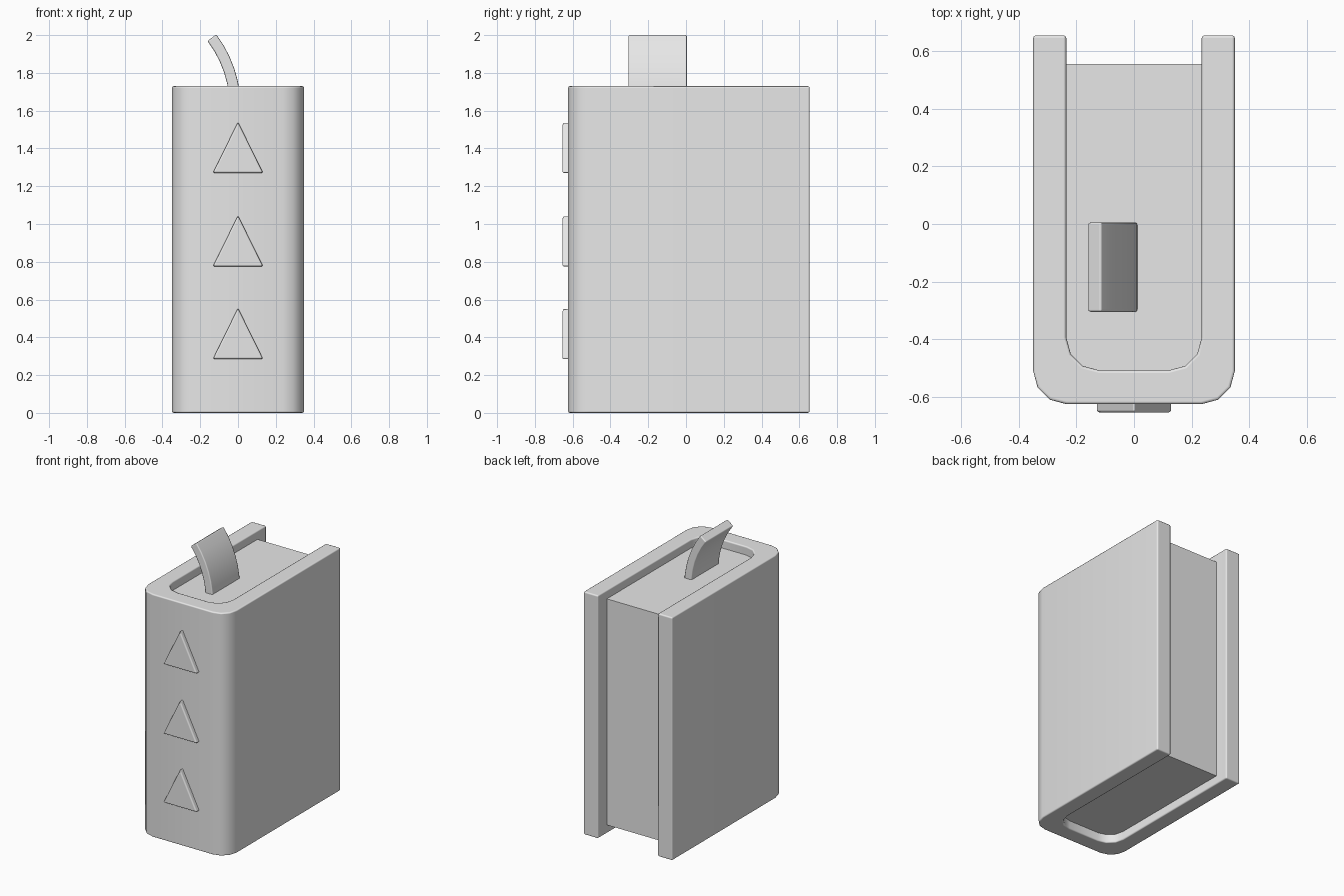
import bpy
from math import cos, sin, pi
from mathutils import Vector

if "Cube" in bpy.data.objects:
    bpy.data.objects.remove(bpy.data.objects["Cube"])

grey = bpy.data.materials.new("plain grey")
grey.use_nodes = True
grey.diffuse_color = (0.8, 0.8, 0.8, 1)
grey.node_tree.nodes["Principled BSDF"].inputs["Base Color"].default_value = grey.diffuse_color


def prism(name, outline, low, high, axis="z", bevel=0.0):
    """Extrude a flat outline along z or y, then soften its sharp edges."""
    def place(p, d):
        return (p[0], p[1], d) if axis == "z" else (p[0], d, p[1])
    n = len(outline)
    verts = [place(p, d) for d in (low, high) for p in outline]
    faces = [list(range(n))[::-1], list(range(n, 2 * n))]
    faces += [(i, (i + 1) % n, (i + 1) % n + n, i + n) for i in range(n)]
    if axis == "y":
        faces = [list(f)[::-1] for f in faces]
    mesh = bpy.data.meshes.new(name)
    mesh.from_pydata(verts, [], faces)
    mesh.materials.append(grey)
    obj = bpy.data.objects.new(name, mesh)
    bpy.context.collection.objects.link(obj)
    bpy.ops.object.select_all(action="DESELECT")
    obj.select_set(True)
    bpy.context.view_layer.objects.active = obj
    if bevel:
        for poly in mesh.polygons:
            poly.use_smooth = True
        mod = obj.modifiers.new("soft edges", "BEVEL")
        mod.width, mod.segments = bevel, 2
        mod.limit_method, mod.angle_limit = "ANGLE", 0.7
        mod.harden_normals = True
    else:
        bpy.ops.object.shade_smooth_by_angle(angle=0.7)
    return obj


def u_path(half, front, back, radius, steps=3):
    """Counter-clockwise U, open at the back, with rounded front corners."""
    pts = [(-half, back)]
    for side, start in ((-1, pi), (1, 1.5 * pi)):
        for i in range(steps + 1):
            a = start + i * pi / 2 / steps
            pts.append((side * (half - radius) + radius * cos(a),
                        front + radius + radius * sin(a)))
    return pts + [(half, back)]


# Cover: two boards joined by a rounded spine
height, back = 1.73, 0.655
outer = u_path(0.35, -0.625, back, 0.115)
inner = u_path(0.235, -0.508, back, 0.115)
prism("cover", outer + inner[::-1], 0, height, bevel=0.01)

# Page block, set in at the top, bottom and back
prism("page_block", u_path(0.238, -0.511, 0.555, 0.115), 0.06, height - 0.06)

# Raised triangles on the spine
for label, z in (("lower", 0.285), ("middle", 0.775), ("upper", 1.27)):
    triangle = [(-0.133, z), (0.133, z), (0, z + 0.27)]
    prism(label + "_spine_triangle", triangle, -0.655, -0.615, "y", bevel=0.01)

# Curved bookmark: a ribbon arc given thickness, extruded along y
centre, radius, half = Vector((-0.62, 1.62)), 0.605, 0.029
angles = [i * 0.65 / 6 for i in range(7)]


def arc(r):
    return [(centre.x + r * cos(a), centre.y + r * sin(a)) for a in angles]


prism("bookmark", arc(radius + half) + arc(radius - half)[::-1],
      -0.305, 0.005, "y", bevel=0.008)
